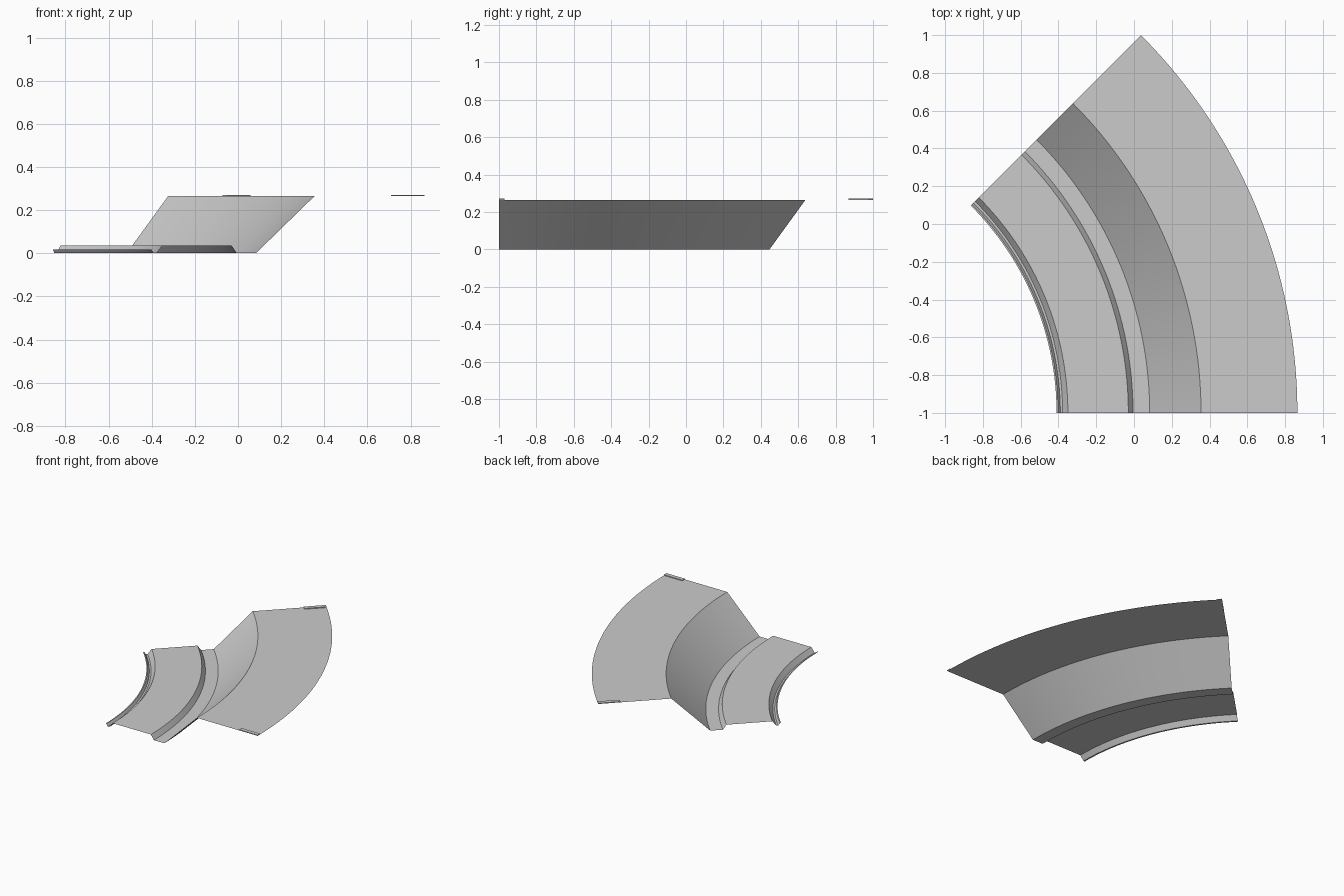
import bpy, bmesh
from math import sin, cos, radians

if "Cube" in bpy.data.objects:
    bpy.data.objects.remove(bpy.data.objects["Cube"])

CX, CY = -1.963, -1.0      # centre of the bend
ANGLE, STEPS = radians(45), 32


def finish(bm, name):
    mesh = bpy.data.meshes.new(name)
    bm.to_mesh(mesh)
    bm.free()
    obj = bpy.data.objects.new(name, mesh)
    bpy.context.collection.objects.link(obj)
    bpy.context.view_layer.objects.active = obj
    obj.select_set(True)
    bpy.ops.object.shade_smooth_by_angle(angle=radians(20))
    obj.select_set(False)
    return obj


def sweep(name, profile):
    """Sweep an open (x, z) section, given at the front end, round the bend."""
    bm = bmesh.new()
    rows = []
    for i in range(STEPS + 1):
        a = ANGLE * i / STEPS
        rows.append([bm.verts.new((CX + (x - CX) * cos(a),
                                   CY + (x - CX) * sin(a), z))
                     for x, z in profile])
    for r0, r1 in zip(rows, rows[1:]):
        for j in range(len(profile) - 1):
            bm.faces.new((r0[j], r0[j + 1], r1[j + 1], r1[j]))
    return finish(bm, name)


def end_plate(name, x0, x1, far):
    """Thin raised plate lying along one cut end of the upper shelf."""
    bm = bmesh.new()
    a = ANGLE if far else 0
    depth = -0.03 if far else 0.03

    def point(x, d, z):
        r = x - CX
        return bm.verts.new((CX + r * cos(a) - d * sin(a),
                             CY + r * sin(a) + d * cos(a), z))
    base, top = [[point(x, d, z) for x, d in
                  ((x0, 0), (x1, 0), (x1, depth), (x0, depth))]
                 for z in (0.265, 0.271)]
    bm.faces.new(top)
    for k in range(4):
        n = (k + 1) % 4
        bm.faces.new((base[k], base[n], top[n], top[k]))
    bmesh.ops.recalc_face_normals(bm, faces=bm.faces)
    if top[0].link_faces[0].normal.z < 0:
        bmesh.ops.reverse_faces(bm, faces=bm.faces)
    return finish(bm, name)


# Swept strips from the inside of the bend outwards
sweep("inner_gutter", [(-0.41, 0.018), (-0.402, 0.018), (-0.39, 0), (-0.378, 0)])
sweep("raised_path", [(-0.378, 0), (-0.35, 0.036), (-0.03, 0.036), (-0.005, 0)])
sweep("lower_ledge", [(-0.005, 0), (0.083, 0)])
sweep("bank_slope", [(0.083, 0), (0.355, 0.265)])
sweep("upper_shelf", [(0.355, 0.265), (0.865, 0.265)])

# Small plates at both ends of the upper shelf
for label, far in (("front", False), ("far", True)):
    end_plate(label + "_long_plate", 0.71, 0.81, far)
    end_plate(label + "_short_plate", 0.81, 0.865, far)
